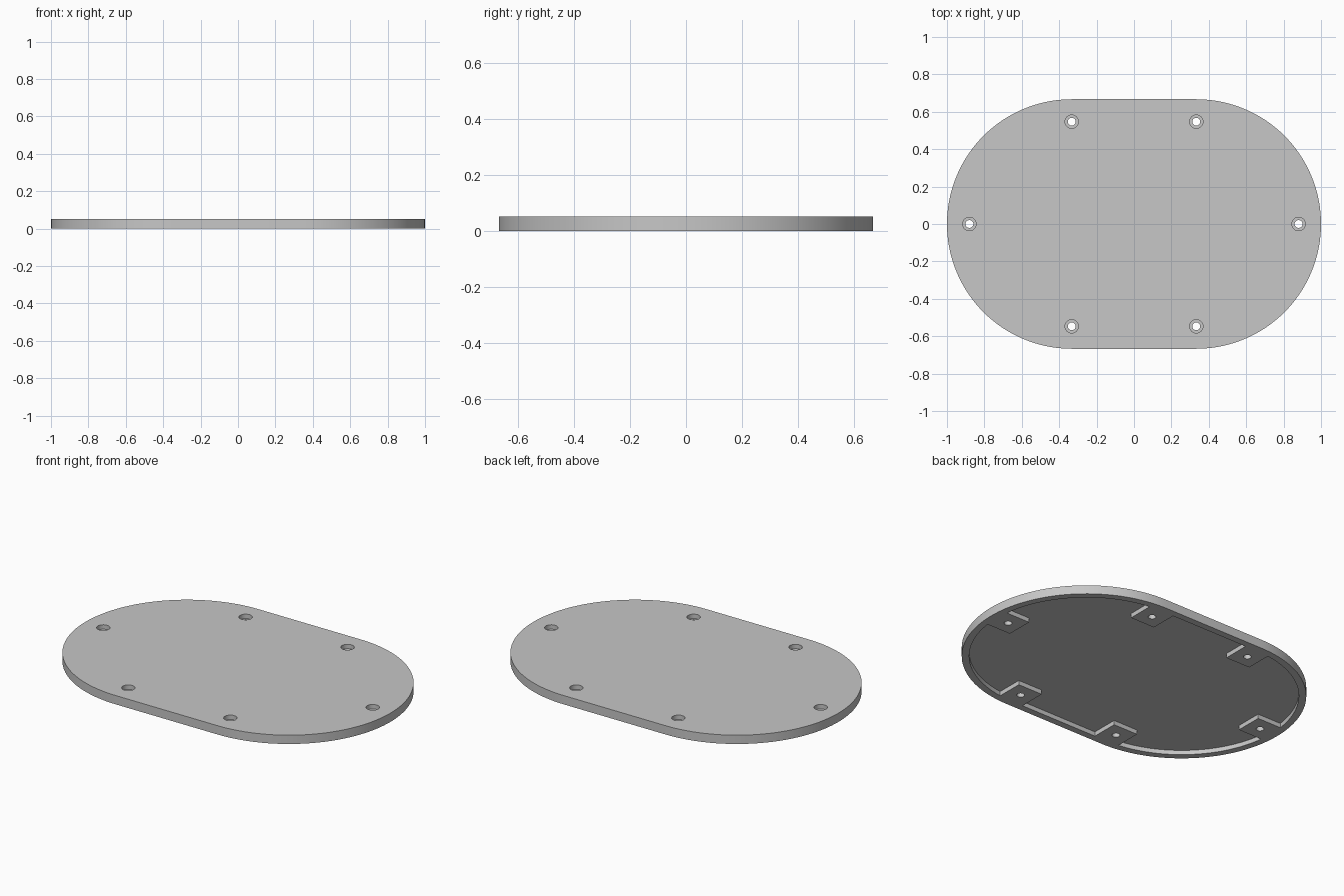
import bpy, bmesh
from math import sin, cos, pi, radians

if "Cube" in bpy.data.objects:
    bpy.data.objects.remove(bpy.data.objects["Cube"])

HEIGHT, RECESS, RIM = 0.052, 0.026, 0.04
RADIUS, SHIFT = 0.667, 0.333
BOSS = 0.08
HOLES = [(sx * SHIFT, sy * 0.547) for sx in (-1, 1) for sy in (-1, 1)] + [(-0.88, 0), (0.88, 0)]

grey = bpy.data.materials.new("light grey")
grey.use_nodes = True
grey.diffuse_color = (0.57, 0.57, 0.57, 1)
grey.node_tree.nodes["Principled BSDF"].inputs["Base Color"].default_value = grey.diffuse_color


def prism(name, outline, z0, z1):
    """Extrude a flat outline from z0 to z1."""
    bm = bmesh.new()
    face = bm.faces.new([bm.verts.new((x, y, z0)) for x, y in outline])
    grown = bmesh.ops.extrude_face_region(bm, geom=[face])["geom"]
    bmesh.ops.translate(bm, vec=(0, 0, z1 - z0),
                        verts=[g for g in grown if isinstance(g, bmesh.types.BMVert)])
    bmesh.ops.recalc_face_normals(bm, faces=bm.faces)
    mesh = bpy.data.meshes.new(name)
    bm.to_mesh(mesh)
    bm.free()
    mesh.materials.append(grey)
    obj = bpy.data.objects.new(name, mesh)
    bpy.context.collection.objects.link(obj)
    return obj


def oval(radius, steps=64):
    """Two half circles joined by straight sides."""
    return [(side * (SHIFT + radius * cos(a)), side * radius * sin(a))
            for side in (1, -1)
            for a in (-pi / 2 + pi * i / steps for i in range(steps + 1))]


def circle(x, y, radius, steps=32):
    return [(x + radius * cos(2 * pi * i / steps), y + radius * sin(2 * pi * i / steps))
            for i in range(steps)]


def square(x, y, half):
    return [(x - half, y - half), (x + half, y - half), (x + half, y + half), (x - half, y + half)]


def cut(target, cutter):
    """Subtract the cutter and remove it."""
    cutter.hide_render = True
    mod = target.modifiers.new("cut", "BOOLEAN")
    mod.operation, mod.solver, mod.object = "DIFFERENCE", "EXACT", cutter
    bpy.context.view_layer.objects.active = target
    bpy.ops.object.modifier_apply(modifier=mod.name)
    bpy.data.objects.remove(cutter)


# Oval cover plate
cover = prism("cover_plate", oval(RADIUS), 0, HEIGHT)

# Underside recess, leaving a rim and square screw bosses
recess = prism("recess_cutter", oval(RADIUS - RIM), -0.05, RECESS)
for x, y in HOLES:
    cut(recess, prism("boss_cutter", square(x, y, BOSS), -0.1, 0.1))
cut(cover, recess)

# Screw holes with wider sunken heads
for x, y in HOLES:
    cut(cover, prism("head_cutter", circle(x, y, 0.036), RECESS, 0.1))
    cut(cover, prism("screw_cutter", circle(x, y, 0.021), -0.1, 0.1))

# Smooth curved walls, crisp edges
bpy.ops.object.select_all(action="DESELECT")
cover.select_set(True)
bpy.context.view_layer.objects.active = cover
bpy.ops.object.shade_smooth_by_angle(angle=radians(30))
